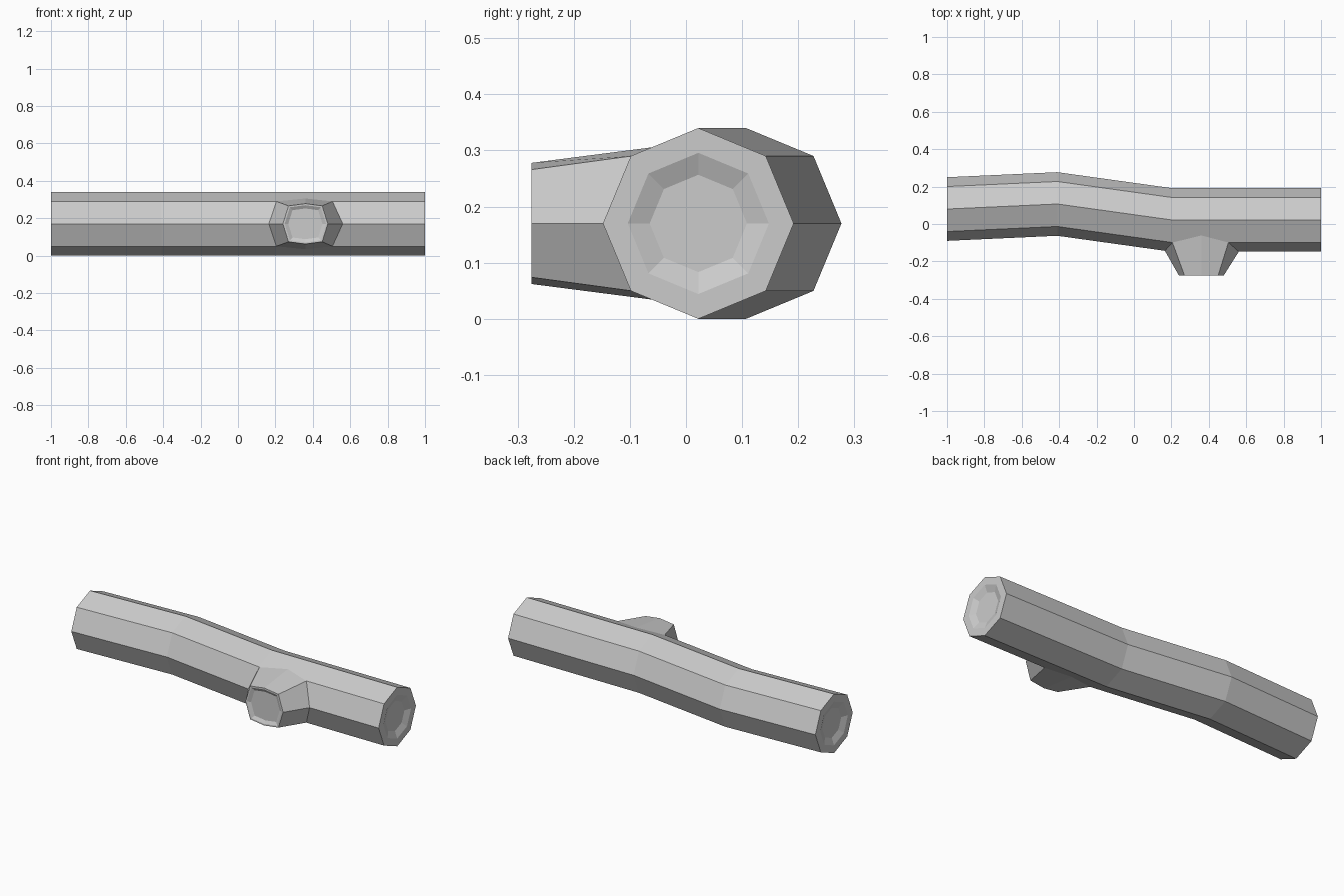
import bpy, bmesh
from math import sin, cos, pi
from mathutils import Vector

cube = bpy.data.objects.get("Cube")
if cube:
    bpy.data.objects.remove(cube)

SIDES = 8
RADIUS = 0.17

wood = bpy.data.materials.new("plain_grey")
wood.use_nodes = True
GREY = (0.6, 0.6, 0.6, 1)
wood.diffuse_color = GREY
wood.node_tree.nodes["Principled BSDF"].inputs["Base Color"].default_value = GREY


def log_ring(x, y, r=RADIUS):
    """Octagon across the log, with a corner at the top."""
    angles = [2 * pi * i / SIDES for i in range(SIDES)]
    return [Vector((x, y + r * cos(a), RADIUS + r * sin(a))) for a in angles]


def inset(ring, scale, push):
    """Copy of a ring, scaled about its centre and pushed inwards."""
    mid = sum(ring, Vector()) / len(ring)
    return [mid + (p - mid) * scale + Vector(push) for p in ring]


def loft(name, rings, cap_start, cap_end):
    bm = bmesh.new()
    loops = [[bm.verts.new(p) for p in ring] for ring in rings]
    for a, b in zip(loops, loops[1:]):
        for i in range(SIDES):
            j = (i + 1) % SIDES
            bm.faces.new((a[i], a[j], b[j], b[i]))
    if cap_start:
        bm.faces.new(loops[0][::-1])
    if cap_end:
        bm.faces.new(loops[-1])
    mesh = bpy.data.meshes.new(name)
    bm.to_mesh(mesh)
    bm.free()
    mesh.materials.append(wood)
    obj = bpy.data.objects.new(name, mesh)
    bpy.context.collection.objects.link(obj)
    return obj


# Bent log with a shallow dished hollow in each end
path = [(-1, 0.08), (-0.41, 0.107), (0.2, 0.022), (1, 0.022)]
body = [log_ring(x, y) for x, y in path]
DISH = 0.015
start = [inset(body[0], 0.51, (DISH, 0, 0)), inset(body[0], 0.74, (0, 0, 0))]
end = [inset(body[-1], 0.74, (0, 0, 0)), inset(body[-1], 0.51, (-DISH, 0, 0))]
loft("log", start + body + end, True, True)


# Cut branch stump: its foot lies on the log, its tip is flat
def stump_ring(points):
    """Mirror the upper corners (right to left) below the middle height."""
    upper = [Vector(p) for p in points]
    lower = [Vector((p.x, p.y, 2 * RADIUS - p.z)) for p in upper[-2:0:-1]]
    return upper + lower


TIP = -0.275
foot = stump_ring([(0.56, -0.148, 0.17), (0.505, -0.098, 0.29), (0.36, -0.058, 0.306),
                   (0.205, -0.098, 0.29), (0.165, -0.143, 0.17)])
tip = stump_ring([(0.48, TIP, 0.17), (0.45, TIP, 0.266), (0.36, TIP, 0.278),
                  (0.27, TIP, 0.266), (0.24, TIP, 0.17)])
rim = inset(tip, 0.92, (0, 0, 0))
dish = inset(tip, 0.76, (0, 0.01, 0))
stump = loft("branch_stump", [foot, tip, rim, dish], False, True)

# Keep every face pointing outwards
for obj in (bpy.data.objects["log"], stump):
    bm = bmesh.new()
    bm.from_mesh(obj.data)
    bmesh.ops.recalc_face_normals(bm, faces=bm.faces)
    bm.to_mesh(obj.data)
    bm.free()
